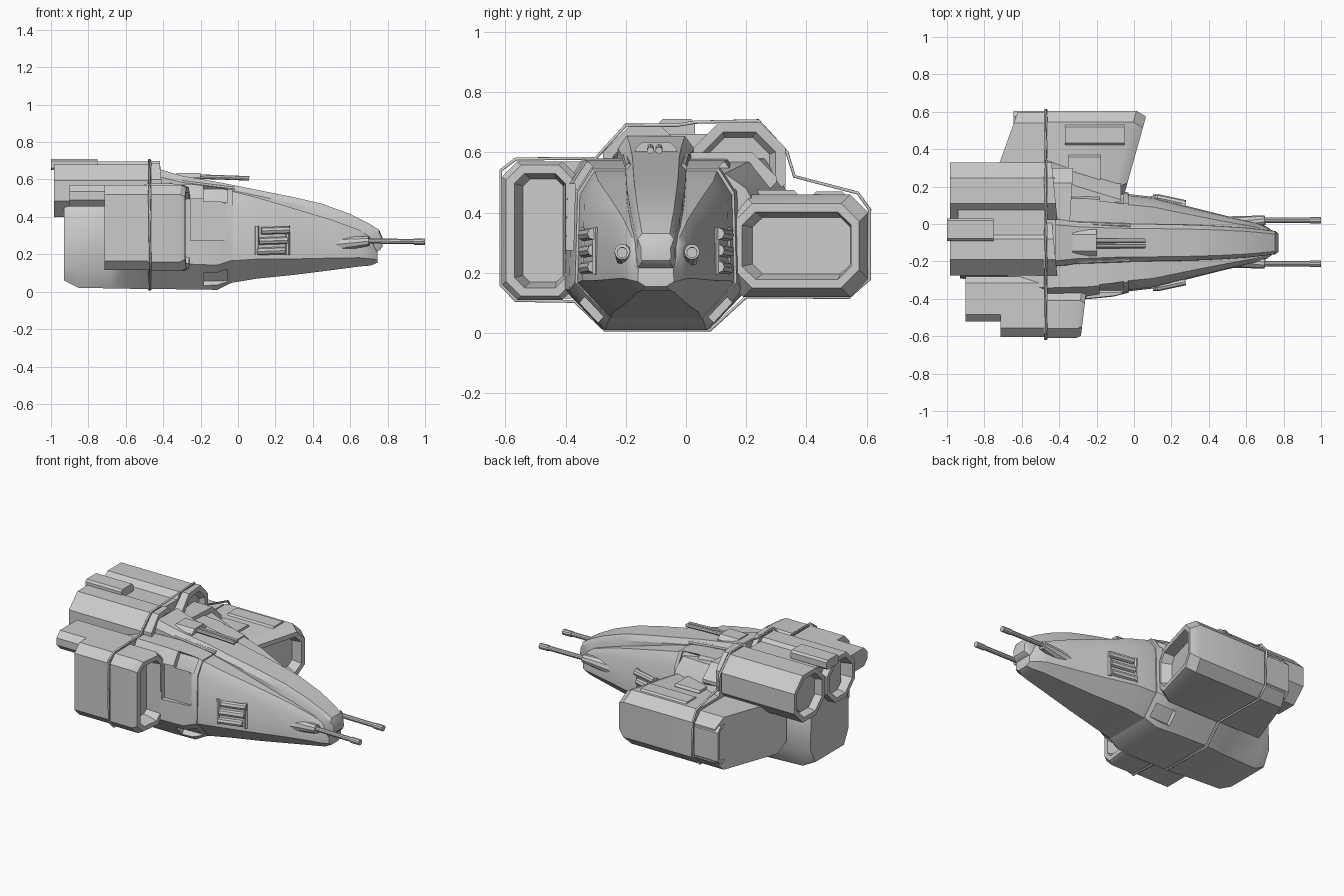
import bpy, bmesh, math
from mathutils import Vector

if "Cube" in bpy.data.objects:
    bpy.data.objects.remove(bpy.data.objects["Cube"])

CY = -0.1  # hull centreline


def finish(name, bm):
    bmesh.ops.recalc_face_normals(bm, faces=bm.faces)
    me = bpy.data.meshes.new(name)
    bm.to_mesh(me)
    bm.free()
    ob = bpy.data.objects.new(name, me)
    bpy.context.collection.objects.link(ob)
    bpy.ops.object.select_all(action='DESELECT')
    ob.select_set(True)
    bpy.context.view_layer.objects.active = ob
    bpy.ops.object.shade_smooth_by_angle(angle=math.radians(32))
    return ob


def loft(name, rings, recess_start=0, recess_end=0, lip=0.035):
    """Skin rings of 3D points; optionally sink the end caps."""
    bm = bmesh.new()
    vs = [[bm.verts.new(p) for p in r] for r in rings]
    n = len(vs[0])
    for a, b in zip(vs, vs[1:]):
        for i in range(n):
            j = (i + 1) % n
            bm.faces.new((a[i], a[j], b[j], b[i]))
    caps = [(bm.faces.new(vs[0]), recess_start), (bm.faces.new(vs[-1]), recess_end)]
    bmesh.ops.recalc_face_normals(bm, faces=bm.faces)
    for f, depth in caps:
        if depth:
            bmesh.ops.inset_individual(bm, faces=[f], thickness=lip, depth=0)
            bmesh.ops.inset_individual(bm, faces=[f], thickness=0.02, depth=-depth)
    return finish(name, bm)


def hull_ring(x, w, zb, zt, wb=0.58, wt=0.78, lo=0.24, hi=0.84):
    h = zt - zb
    half = [(w * wb, zb), (w, zb + lo * h), (w * 0.97, zb + hi * h), (w * wt, zt)]
    return [Vector((x, CY + y, z)) for y, z in half] + \
           [Vector((x, CY - y, z)) for y, z in reversed(half)]


def prism(name, y0, y1, z0, z1, c, xa, xb, sa=0, sb=0, ra=0, rb=0, lip=0.035, nose=0):
    """Chamfered box along x; ends may be raked by slope s over y, front edge eased by nose."""
    def ring(x, s, g):
        a, b, d, e = y0 + g, y1 - g, z0 + g, z1 - g
        sec = [(a + c, d), (b - c, d), (b, d + c), (b, e - c),
               (b - c, e), (a + c, e), (a, e - c), (a, d + c)]
        return [Vector((x + s * (y - y0), y, z)) for y, z in sec]
    rings = [ring(xa, sa, 0), ring(xb - nose, sb, 0)]
    if nose:
        rings.append(ring(xb, sb, nose * .5))
    return loft(name, rings, ra, rb, lip)


def rod(name, a, b, r, r2=None, sides=10):
    a, b = Vector(a), Vector(b)
    q = (b - a).to_track_quat('Z', 'Y')
    r2 = r if r2 is None else r2
    rings = []
    for p, rad in ((a, r), (b, r2)):
        rings.append([p + q @ Vector((rad * math.cos(t), rad * math.sin(t), 0))
                      for t in (2 * math.pi * i / sides for i in range(sides))])
    return loft(name, rings)


def carve(target, loc, size, tilt=0):
    bpy.ops.mesh.primitive_cube_add(size=1, location=loc, rotation=(math.radians(tilt), 0, 0))
    cut = bpy.context.object
    cut.name = "recess_cutter"
    cut.scale = size
    cut.hide_render = cut.hide_viewport = True
    m = target.modifiers.new("recess", 'BOOLEAN')
    m.operation, m.solver, m.object = 'DIFFERENCE', 'EXACT', cut


# main forward hull, tapering to the nose
loft("forward_hull", [hull_ring(*r) for r in (
    (-.3, .262, .03, .55), (-.08, .266, .04, .55), (.1, .245, .07, .505),
    (.3, .192, .09, .445), (.5, .142, .115, .385), (.65, .108, .135, .33),
    (.71, .085, .14, .29), (.745, .06, .155, .22))])

# canopy ridge
loft("canopy_spine", [hull_ring(*r, .9, .74, .2, .84) for r in (
    (-.42, .13, .4, .655), (-.3, .115, .4, .62), (-.1, .105, .4, .585),
    (.1, .102, .35, .545), (.3, .098, .3, .505), (.45, .092, .25, .47),
    (.6, .082, .2, .415), (.7, .07, .2, .365), (.755, .062, .22, .33),
    (.772, .05, .24, .29))])

# octagonal collar behind the nose, with corner and side recesses
collar = loft("hull_collar", [hull_ring(*r) for r in (
    (-.465, .31, .015, .58), (-.25, .302, .012, .575),
    (-.11, .288, .01, .56), (-.03, .268, .05, .545))])
for side in (-1, 1):
    for y, z, tilt in ((.225, .065, 42), (.25, .53, -42)):
        carve(collar, (-.12, CY + side * y, z), (.13, .09, .08), side * tilt)
carve(collar, (-.16, -.41, .385), (.19, .085, .22))

# aft hull block
loft("aft_hull", [hull_ring(*r) for r in (
    (-.478, .31, .015, .58), (-.6, .285, .016, .54), (-.68, .225, .018, .5, .72),
    (-.85, .205, .02, .47, .75), (-.93, .19, .06, .45, .75))])

# upper engine nacelles, split at the seam
for tag, y0, y1, z1 in (("left", -.275, .005, .685), ("right", .025, .33, .70)):
    prism(tag + "_nacelle_front", y0, y1, .41, z1, .085, -.465, -.41, sb=-.1, rb=.03)
    prism(tag + "_nacelle", y0, y1, .40, z1 - .005, .085, -.985, -.478, ra=.09, lip=.03)
prism("nacelle_bridge", -.2, .25, .44, .66, .04, -.94, -.478)
prism("shoulder_fairing", -.28, .30, .42, .60, .08, -.465, -.36, sb=.06)
prism("dorsal_plate", -.09, .03, .65, .71, .012, -1, -.75)

# left side pod with intake
prism("left_pod_front", -.61, -.36, .11, .57, .05, -.465, -.285, sb=.12, rb=.09, lip=.03, nose=.025)
prism("left_pod_rear", -.605, -.33, .115, .57, .05, -.715, -.478)
prism("left_pod_tail", -.52, -.28, .455, .57, .035, -.9, -.478)

# right side pod, wider and raked
prism("right_pod_front", .13, .605, .12, .46, .06, -.465, -.06, sb=.28, rb=.06, lip=.03, nose=.06)
prism("right_pod_rear", .13, .60, .125, .455, .06, -.79, -.478, sa=.36)
prism("right_pod_lip", .46, .605, .17, .41, .03, -.645, -.478, ra=.04, lip=.02)
prism("right_pod_panel_outer", .42, .53, .44, .47, .012, -.37, -.05)
prism("right_pod_panel_inner", .22, .37, .44, .475, .012, -.35, -.18)
# sloping root between hull and right pod
loft("right_pod_root", [[Vector((x, y, z)) for y, z in (
    (.1, .2), (out + .05, .42), (out + .02, .48), (out - .05, top), (.05, top))]
    for x, out, top in ((-.465, .31, .58), (-.3, .25, .565), (-.07, .18, .53))])

# nose guns and sponsons
for y in (.02, -.212):
    inner = CY + (y - CY) * .8
    rod("gun_sponson", (.5, inner, .25), (.7, y, .27), .045, .026)
    rod("gun_barrel", (.6, y, .272), (.985, y, .268), .0145)
    rod("gun_muzzle", (.94, y, .268), (1.0, y, .267), .018)

# side vents: frame with three bars each
for side in (-1, 1):
    for k in range(3):
        z = .215 + k * .055
        x0 = .10 + .012 * k
        rod("vent_bar", (x0, CY + side * .24, z), (x0 + .15, CY + side * .208, z + .005), .02, .02, 8)
    for x, y in ((.1, .238), (.265, .2)):
        rod("vent_post", (x, CY + side * y, .195), (x, CY + side * y, .35), .012, sides=6)

# dorsal turret and barrels
prism("turret_base", -.17, -.03, .57, .635, .025, -.33, -.2)
for y in (-.118, -.09):
    rod("turret_barrel", (-.28, y, .618), (.06, y, .606), .012, sides=8)
for y in (-.2, -.0):
    rod("spine_pipe", (-.3, y, .585), (-.02, y * .9 - .01, .55), .013, sides=8)

# thin band around the seam between fore and aft halves
outline = [(-.615, .16), (-.615, .54), (-.565, .578), (-.3, .58), (-.2, .69), (-.03, .69),
           (.03, .70), (.24, .705), (.335, .6), (.36, .52), (.57, .465), (.61, .41),
           (.61, .18), (.54, .118), (.2, .12), (.08, .01), (-.27, .01), (-.37, .105),
           (-.565, .108)]
cu = bpy.data.curves.new("seam_band", 'CURVE')
cu.dimensions = '3D'
cu.bevel_depth = .006
cu.bevel_resolution = 1
sp = cu.splines.new('POLY')
sp.points.add(len(outline) - 1)
for i, (p, (y, z)) in enumerate(zip(sp.points, outline)):
    p.co = (-.472 + .003 * (-1) ** i, y, z, 1)
sp.use_cyclic_u = True
bpy.context.collection.objects.link(bpy.data.objects.new("seam_band", cu))
